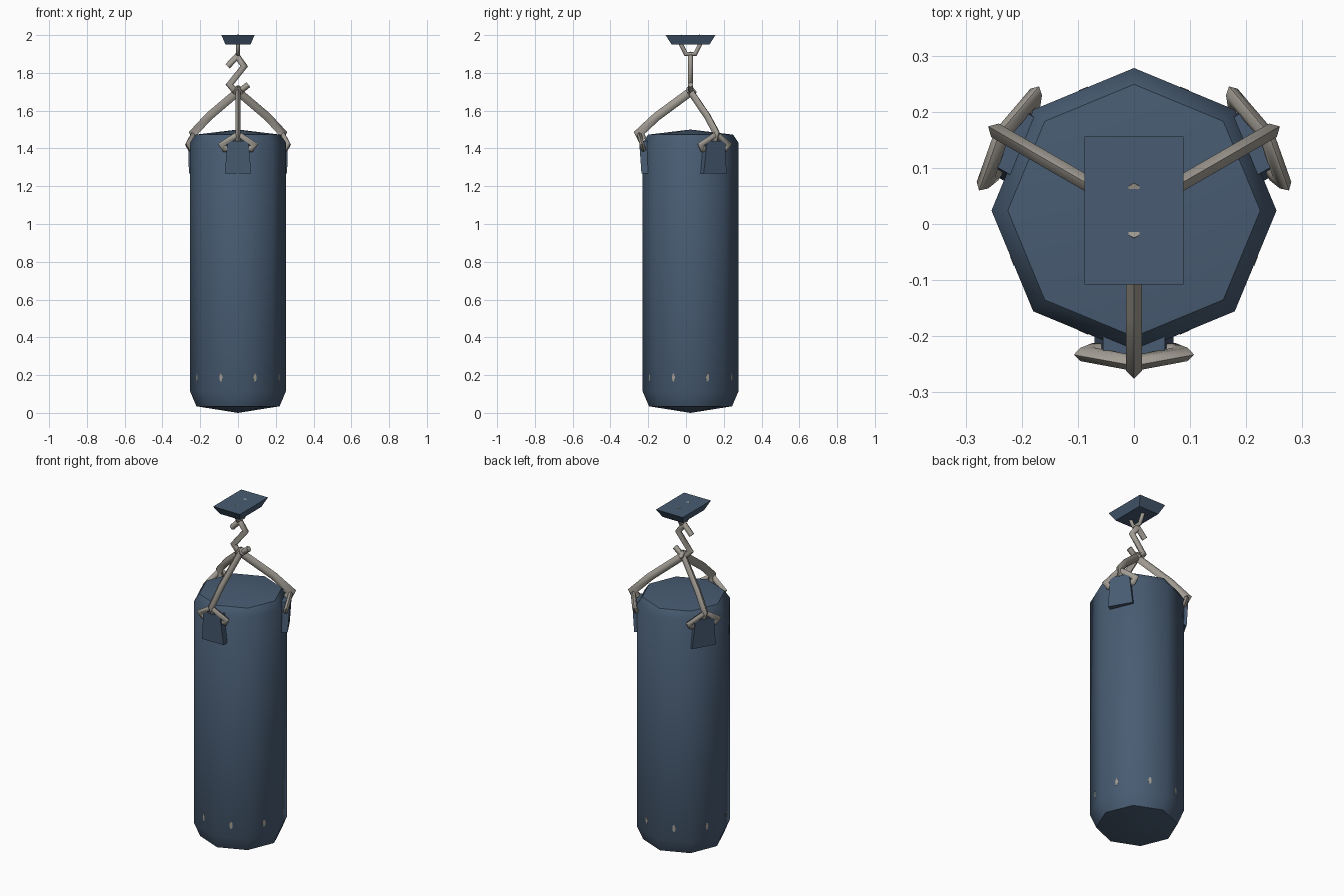
import bpy, bmesh, math
from mathutils import Vector

if "Cube" in bpy.data.objects:
    bpy.data.objects.remove(bpy.data.objects["Cube"])

CY = 0.024  # centre line of the bag


def material(name, rgb):
    m = bpy.data.materials.new(name)
    m.diffuse_color = (*rgb, 1)
    m.use_nodes = True
    m.node_tree.nodes["Principled BSDF"].inputs["Base Color"].default_value = m.diffuse_color
    return m


BLUE = material("navy_blue", (0.065, 0.107, 0.17))
STEEL = material("warm_grey_metal", (0.36, 0.335, 0.295))


def make(name, verts, faces, mat, smooth=50, turn=0.0):
    """Mesh object placed on the bag axis and turned about it."""
    me = bpy.data.meshes.new(name)
    me.from_pydata([tuple(v) for v in verts], [], faces)
    bm = bmesh.new()
    bm.from_mesh(me)
    bmesh.ops.recalc_face_normals(bm, faces=bm.faces)
    bm.to_mesh(me)
    bm.free()
    me.materials.append(mat)
    ob = bpy.data.objects.new(name, me)
    bpy.context.collection.objects.link(ob)
    ob.location = (0, CY, 0)
    ob.rotation_euler.z = turn
    bpy.ops.object.select_all(action='DESELECT')
    bpy.context.view_layer.objects.active = ob
    ob.select_set(True)
    bpy.ops.object.shade_smooth_by_angle(angle=math.radians(smooth))
    return ob


def bar(name, path, normal, a, b, closed=False, turn=0.0, sides=6):
    """Mitred bar along a planar path; a = in-plane radius, b = radius along normal."""
    P = [Vector(p) for p in path]
    n = Vector(normal).normalized()
    k = len(P)
    verts, faces = [], []
    for i, p in enumerate(P):
        d0 = (p - P[i - 1]).normalized() if (closed or i > 0) else None
        d1 = (P[(i + 1) % k] - p).normalized() if (closed or i < k - 1) else None
        d0, d1 = d0 or d1, d1 or d0
        side = n.cross((d0 + d1).normalized())
        stretch = min(1.6, 1 / max(0.1, side.dot(n.cross(d0))))
        for j in range(sides):
            t = 2 * math.pi * j / sides
            verts.append(p + side * a * stretch * math.cos(t) + n * b * math.sin(t))
    for i in range(k if closed else k - 1):
        for j in range(sides):
            q, r = i * sides, ((i + 1) % k) * sides
            m = (j + 1) % sides
            faces.append((q + j, q + m, r + m, r + j))
    if not closed:
        faces += [tuple(range(sides)), tuple(range((k - 1) * sides, k * sides))]
    return make(name, verts, faces, STEEL, 65, turn)


def frustum(name, low, high, mat, turn=0.0):
    """Six-sided block from two rectangles (x, y0, y1, z)."""
    v = []
    for x, y0, y1, z in (low, high):
        v += [(-x, y0, z), (x, y0, z), (x, y1, z), (-x, y1, z)]
    f = [(0, 1, 2, 3), (4, 5, 6, 7)] + [(i, (i + 1) % 4, 4 + (i + 1) % 4, 4 + i) for i in range(4)]
    return make(name, v, f, mat, 30, turn)


# Eight-sided bag body, lathed from a profile (radius, z)
profile = [(0.22, 0.035), (0.254, 0.115), (0.254, 1.43), (0.225, 1.473)]
verts = [(r * math.cos(i * math.pi / 4), r * math.sin(i * math.pi / 4), z)
         for r, z in profile for i in range(8)]
faces = [(s * 8 + i, s * 8 + (i + 1) % 8, s * 8 + 8 + (i + 1) % 8, s * 8 + 8 + i)
         for s in range(3) for i in range(8)]
verts += [(0, 0, 0), (0, 0, 1.5)]
for i in range(8):
    faces += [((i + 1) % 8, i, 32), (24 + i, 24 + (i + 1) % 8, 33)]
make("bag_body", verts, faces, BLUE, 50)

# Small vent plates, one in the middle of each side
apothem = 0.254 * math.cos(math.pi / 8)
for s in range(8):
    v = []
    for y in (-apothem + 0.002, -apothem - 0.001):
        v += [(0.009 * math.cos(t * math.pi / 4), y, 0.187 + 0.022 * math.sin(t * math.pi / 4))
              for t in range(8)]
    f = [tuple(range(8)), tuple(range(8, 16))] + [(t, (t + 1) % 8, 8 + (t + 1) % 8, 8 + t) for t in range(8)]
    make("vent", v, f, STEEL, 30, math.pi / 8 + s * math.pi / 4)

# Three hangers: tab, ring and arm
for s in range(3):
    turn = s * 2 * math.pi / 3
    frustum("side_tab", (0.07, -0.26, -0.2, 1.268), (0.055, -0.272, -0.21, 1.44), BLUE, turn)
    ring = [(0, -0.272, 1.475), (0.085, -0.256, 1.42), (0.07, -0.25, 1.398),
            (-0.07, -0.25, 1.398), (-0.085, -0.256, 1.42)]
    bar("tab_ring", ring, (0, -1, -0.25), 0.016, 0.014, True, turn)
    arm = [(0, 0.02, 1.715), (0, -0.18, 1.568), (0, -0.272, 1.482), (0, -0.254, 1.445)]
    bar("hanger_arm", arm, (1, 0, 0), 0.023, 0.016, False, turn)

# S-shaped hook in the x-z plane
hook = [(-0.055, 1.835), (-0.005, 1.888), (0.033, 1.835), (-0.045, 1.738), (-0.005, 1.69), (0.055, 1.738)]
bar("s_hook", [(x, 0, z) for x, z in hook], (0, 1, 0), 0.016, 0.016)

# Loop under the ceiling plate in the y-z plane
loop = [(-0.038, 2.0), (-0.05, 1.95), (-0.025, 1.9), (0.025, 1.9), (0.05, 1.95), (0.038, 2.0)]
bar("ceiling_loop", [(0, y, z) for y, z in loop], (1, 0, 0), 0.011, 0.011)

# Ceiling plate
frustum("ceiling_plate", (0.066, -0.1, 0.1, 1.95), (0.088, -0.132, 0.132, 2.0), BLUE)
